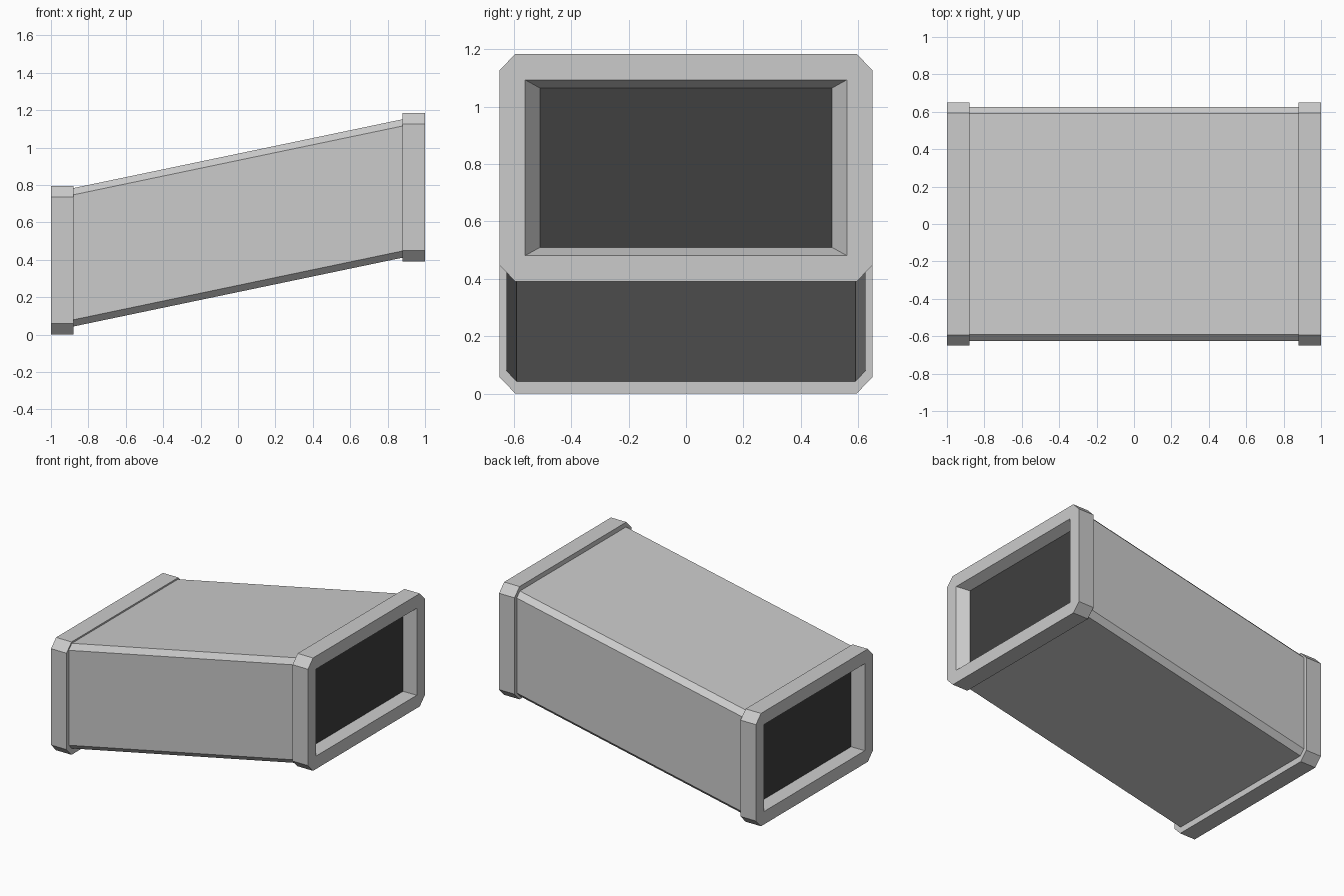
import bpy

if "Cube" in bpy.data.objects:
    bpy.data.objects.remove(bpy.data.objects["Cube"])

BASE_Z, RISE = 0.397, 0.39      # centre height of the low end, climb to the high end


def ring(x, half_y, half_z, zc, cy=0.0, cz=0.0):
    """Chamfered rectangle, counter-clockwise seen from +x."""
    if cy == 0:
        yz = [(y, z) for y, z in ((half_y, -half_z), (half_y, half_z),
                                  (-half_y, half_z), (-half_y, -half_z)) for _ in (0, 1)]
    else:
        a, b = half_y - cy, half_z - cz
        yz = [(a, -half_z), (half_y, -b), (half_y, b), (a, half_z),
              (-a, half_z), (-half_y, b), (-half_y, -b), (-a, -half_z)]
    return [(x, y, zc + z) for y, z in yz]


def add_object(name, verts, faces, material=None):
    mesh = bpy.data.meshes.new(name)
    mesh.from_pydata(verts, [], faces)
    obj = bpy.data.objects.new(name, mesh)
    bpy.context.collection.objects.link(obj)
    if material:
        mesh.materials.append(material)
    return obj


def loft(name, rings):
    """Skin consecutive rings; repeated corner points collapse quads to triangles."""
    verts, index, faces = [], {}, []

    def vid(p):
        if p not in index:
            index[p] = len(verts)
            verts.append(p)
        return index[p]

    for a, b in zip(rings, rings[1:]):
        for i in range(8):
            j = (i + 1) % 8
            face = list(dict.fromkeys(vid(p) for p in (a[i], a[j], b[j], b[i])))
            if len(face) > 2:
                faces.append(face)
    return add_object(name, verts, faces)


dark = bpy.data.materials.new("dark_opening")
dark.diffuse_color = (0.05, 0.05, 0.05, 1)
dark.use_nodes = True
dark.node_tree.nodes["Principled BSDF"].inputs["Base Color"].default_value = dark.diffuse_color


def body_ring(x):
    zc = 0.597 + 0.209 * x
    return ring(x, 0.625, 0.37, zc, 0.035, 0.036)


# Sloped chamfered body
loft("duct_body", [body_ring(-0.88), body_ring(0.88)])

# Upright end collars with a tapered recess and a dark panel
for side, label, zc in ((-1, "low", BASE_Z), (1, "high", BASE_Z + RISE)):
    inner = ring(side * 0.93, 0.508, 0.277, zc)
    rings = [body_ring(side * 0.88),
             ring(side * 0.88, 0.65, 0.397, zc, 0.056, 0.058),
             ring(side, 0.65, 0.397, zc, 0.056, 0.058),
             ring(side, 0.56, 0.306, zc),
             inner]
    loft(label + "_end_collar", rings[::side])
    corners = inner[::2]
    add_object(label + "_end_panel", corners, [[0, 1, 2, 3][::side]], dark)
